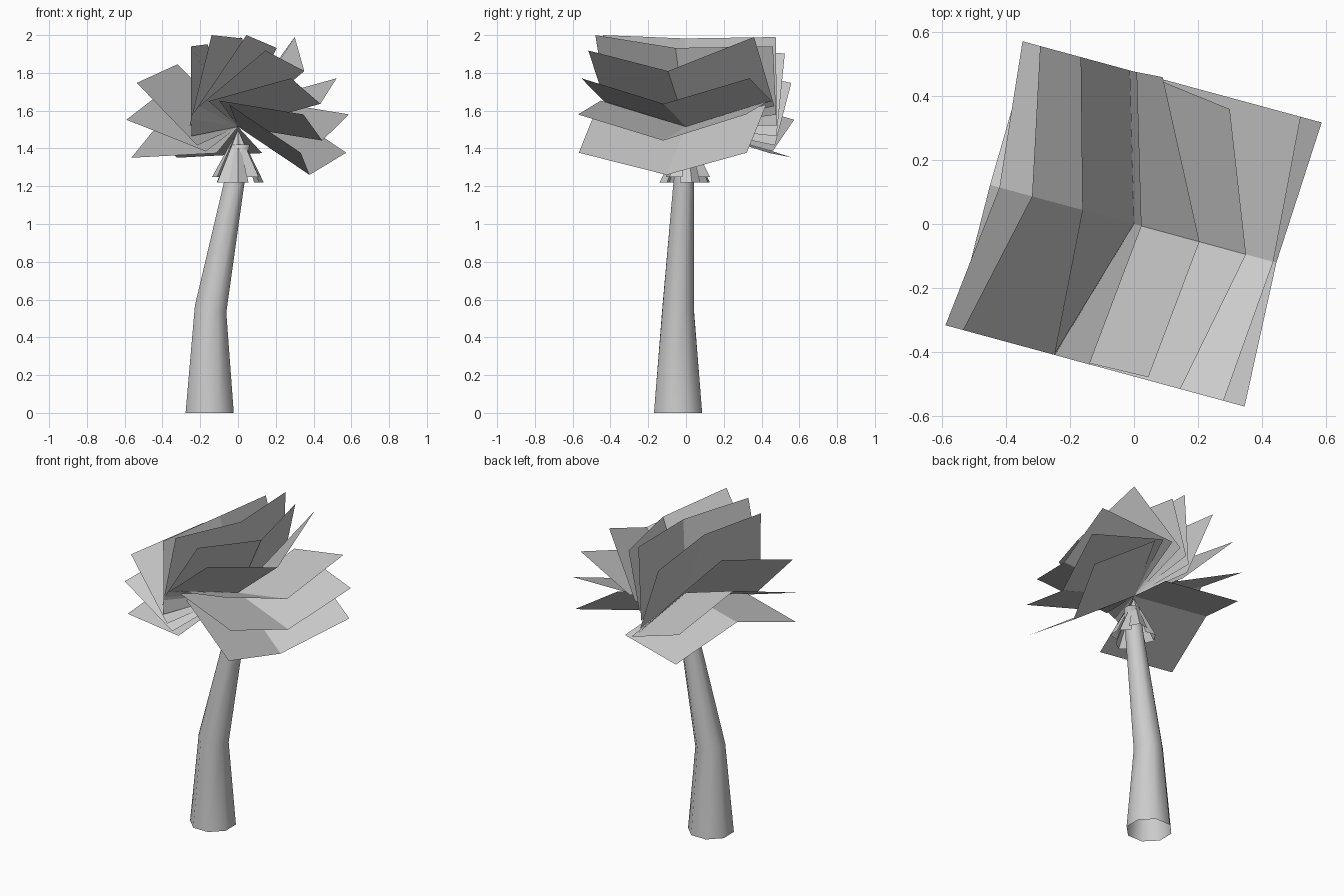
import bpy, math
from mathutils import Vector

cube = bpy.data.objects.get("Cube")
if cube:
    bpy.data.objects.remove(cube, do_unlink=True)

grey = bpy.data.materials.new("plain_grey")
grey.use_nodes = True
COLOUR = (0.6, 0.6, 0.6, 1)
grey.diffuse_color = COLOUR
grey.node_tree.nodes["Principled BSDF"].inputs["Base Color"].default_value = COLOUR


def add_mesh(name, verts, faces, smooth=False):
    mesh = bpy.data.meshes.new(name)
    mesh.from_pydata([tuple(v) for v in verts], [], faces)
    mesh.materials.append(grey)
    mesh.polygons.foreach_set("use_smooth", [smooth] * len(mesh.polygons))
    obj = bpy.data.objects.new(name, mesh)
    bpy.context.collection.objects.link(obj)
    return obj


# Trunk: eight-sided bent, tapering tube, open at the foot
SIDES = 8
rings = [((-0.15, -0.042, 0), 0.138, 0), ((-0.145, -0.042, 0.55), 0.09, 0.22),
         ((-0.02, -0.012, 1.22), 0.059, 0), ((0.015, 0, 1.42), 0.05, 0)]
verts, faces = [], []
for centre, radius, tilt in rings:
    for i in range(SIDES):
        a = math.tau * (i + 0.5) / SIDES
        dx, dy = radius * math.cos(a), radius * math.sin(a)
        verts.append(Vector(centre) + Vector((dx, dy, -dx * tilt)))
for r in range(len(rings) - 1):
    for i in range(SIDES):
        j = (i + 1) % SIDES
        faces.append((r * SIDES + i, r * SIDES + j, (r + 1) * SIDES + j, (r + 1) * SIDES + i))
top = (len(rings) - 1) * SIDES
faces.append(tuple(range(top, top + SIDES)))
add_mesh("trunk", verts, faces, smooth=True)

# Fronds: V-folded blades fanned about one horizontal axis
HUB = Vector((0, 0, 1.515))
ACROSS = Vector((0.965, -0.262, 0))
AXIS = Vector((0.262, 0.965, 0))
UP = Vector((0, 0, 1))
LENGTH, RISE, HALF = 0.468, 0.14, 0.461

# Bent tip corners: (frond number, side) -> position
bent = {(3, 1): (0.30, 0.36, 1.99), (4, -1): (0.045, -0.48, 2.0),
        (4, 1): (0.09, 0.46, 1.94), (5, -1): (-0.14, -0.44, 2.0),
        (6, -1): (-0.25, -0.41, 1.94)}

for n in range(10):
    a = math.radians(-33 + 24 * n)
    out = ACROSS * math.cos(a) + UP * math.sin(a)
    lift = UP * math.cos(a) - ACROSS * math.sin(a)
    tip = HUB + out * LENGTH
    verts = [HUB, tip]
    for side in (-1, 1):
        edge = lift * RISE + AXIS * HALF * side
        verts += [HUB + edge, Vector(bent.get((n, side), tip + edge))]
    add_mesh(f"frond_{n + 1}", verts, [(0, 2, 3, 1), (0, 1, 5, 4)])

# Skirt: short folded leaflets hanging below the fronds
LEAFLETS = 7
for n in range(LEAFLETS):
    a = math.tau * n / LEAFLETS - math.pi / 2
    out = Vector((math.cos(a), math.sin(a), 0))
    along = Vector((-math.sin(a), math.cos(a), 0))
    foot = Vector((0, 0, 1.22 + 0.03 * (n % 2)))
    verts = [(0, 0, 1.5), foot + out * 0.1 - along * 0.055,
             foot + out * 0.14, foot + out * 0.1 + along * 0.055]
    add_mesh(f"skirt_leaflet_{n + 1}", verts, [(0, 1, 2), (0, 2, 3)])
